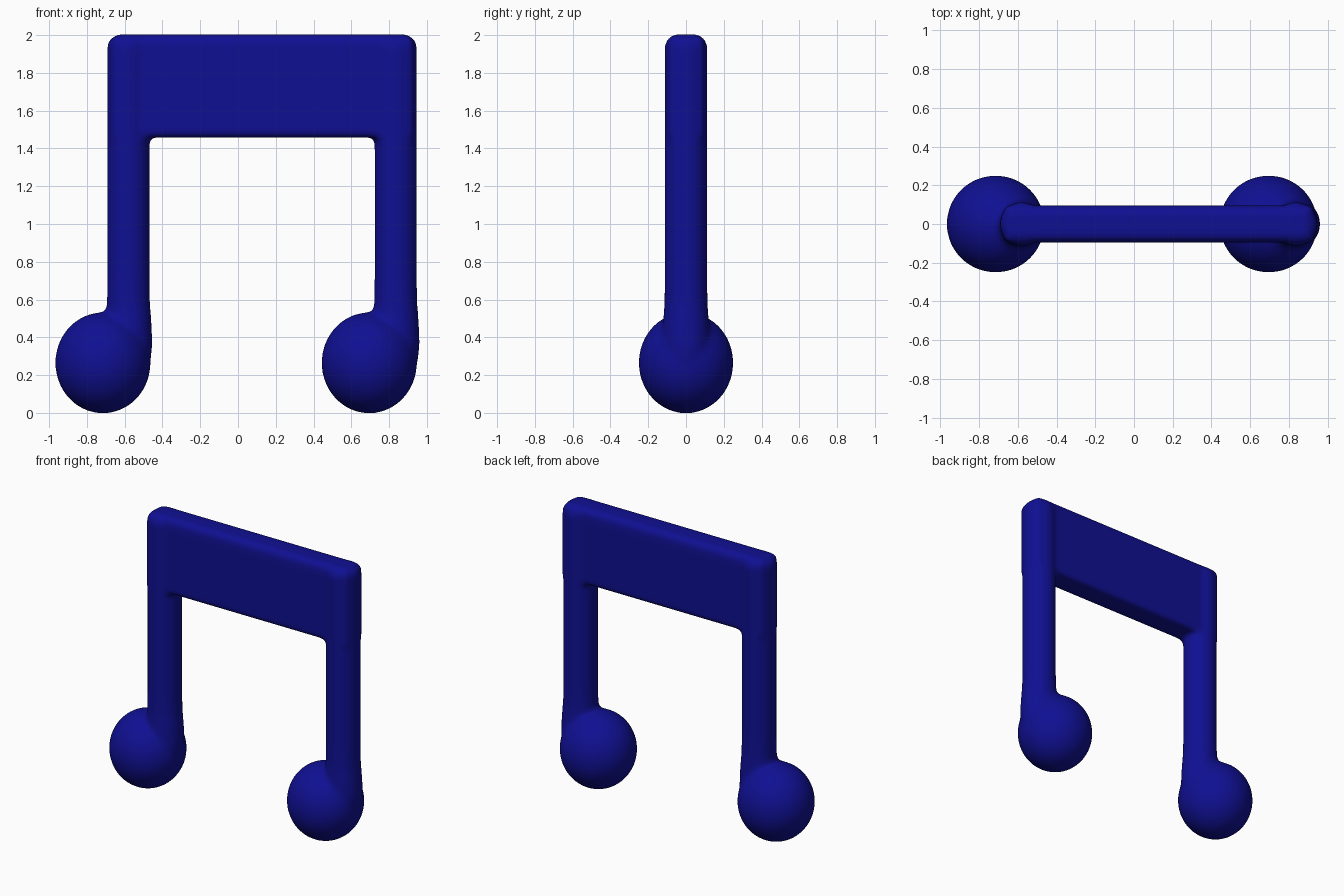
import bpy, bmesh, math
from mathutils import Matrix, Vector

cube = bpy.data.objects.get("Cube")
if cube:
    bpy.data.objects.remove(cube, do_unlink=True)

navy = bpy.data.materials.new("navy_blue")
navy.use_nodes = True
color = (0.005, 0.005, 0.29, 1)
navy.diffuse_color = color
navy.node_tree.nodes["Principled BSDF"].inputs["Base Color"].default_value = color

bm = bmesh.new()


def add_head(x):
    # Egg-shaped note head
    place = Matrix.Translation((x, 0, 0.265)) @ Matrix.Diagonal((0.253, 0.251, 0.268, 1))
    bmesh.ops.create_uvsphere(bm, u_segments=48, v_segments=32, radius=1, matrix=place)


def add_stem(x):
    # Round stem, swelling slightly into the head, with a domed top
    profile = [(0, 0.15), (0.08, 0.19), (0.118, 0.28), (0.128, 0.36), (0.124, 0.46),
               (0.115, 0.58), (0.113, 0.7), (0.113, 1.95), (0.10, 1.98),
               (0.06, 2.0), (0, 2.005)]
    verts = [bm.verts.new((x + r, 0, z)) for r, z in profile]
    edges = [bm.edges.new(pair) for pair in zip(verts, verts[1:])]
    result = bmesh.ops.spin(bm, geom=verts + edges, cent=(x, 0, 0), axis=(0, 0, 1),
                            angle=math.tau, steps=48, use_duplicate=False)
    bmesh.ops.remove_doubles(bm, verts=bm.verts, dist=0.0001)


def add_beam(x1, x2, bottom, top, depth):
    # Thick beam with softened long edges
    place = Matrix.Translation(((x1 + x2) / 2, 0, (bottom + top) / 2))
    place = place @ Matrix.Diagonal((x2 - x1, depth, top - bottom, 1))
    made = bmesh.ops.create_cube(bm, size=1, matrix=place)["verts"]
    rims = {e for v in made for e in v.link_edges
            if all(w.co.z > bottom + 0.1 for w in e.verts)}
    bmesh.ops.bevel(bm, geom=list(rims), offset=0.045, segments=5,
                    profile=0.5, affect='EDGES')


for head_x, stem_x in ((-0.715, -0.58), (0.695, 0.835)):
    add_head(head_x)
    add_stem(stem_x)
add_beam(-0.67, 0.925, 1.458, 2.004, 0.19)
bmesh.ops.recalc_face_normals(bm, faces=bm.faces)

mesh = bpy.data.meshes.new("beamed_music_note")
bm.to_mesh(mesh)
bm.free()
mesh.materials.append(navy)
note = bpy.data.objects.new("beamed_music_note", mesh)
bpy.context.collection.objects.link(note)

# Fuse all parts into one skin and blend the joins
fuse = note.modifiers.new("fuse", 'REMESH')
fuse.mode = 'VOXEL'
fuse.voxel_size = 0.014
fuse.use_smooth_shade = True
blend = note.modifiers.new("blend", 'SMOOTH')
blend.factor = 0.5
blend.iterations = 18
